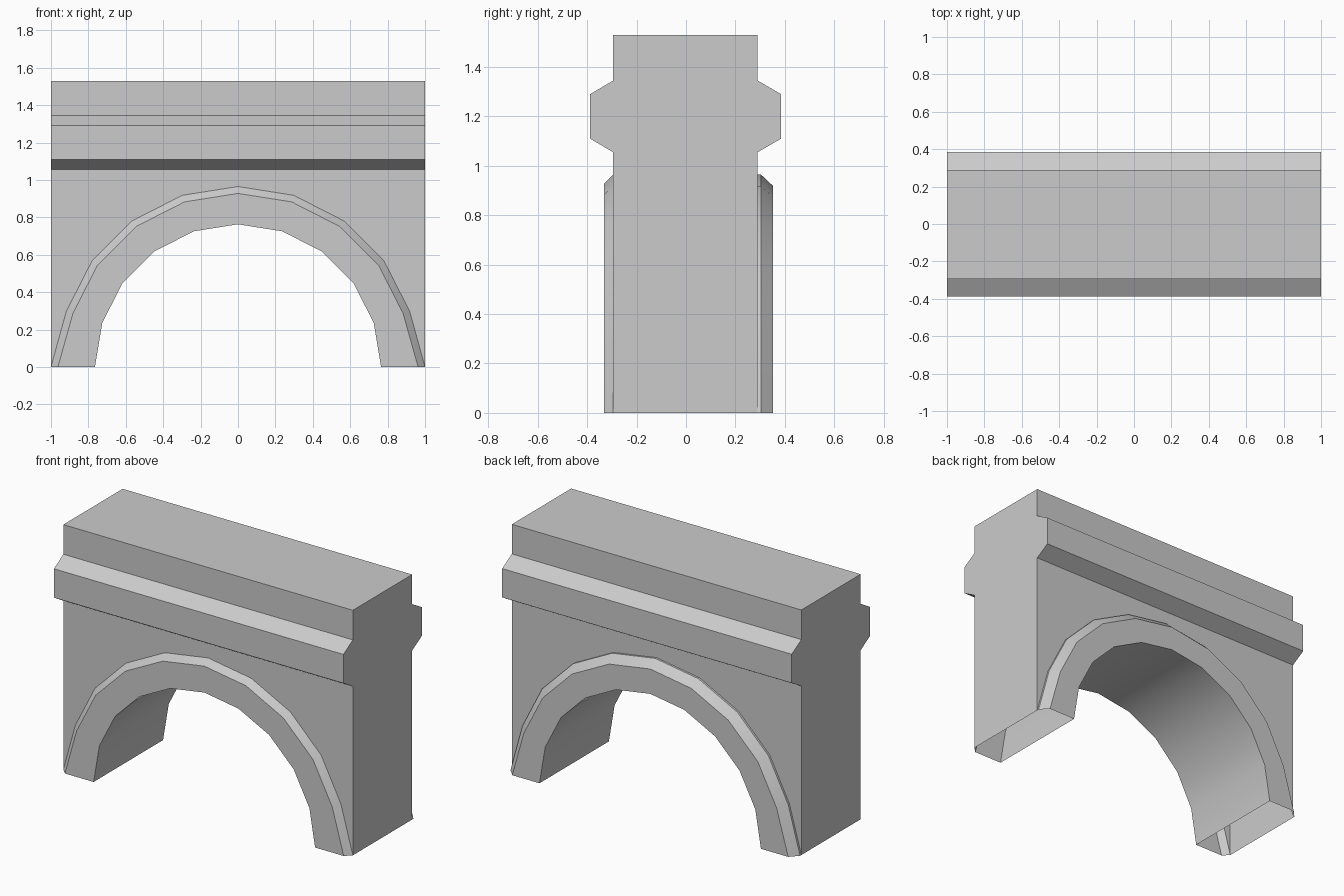
import bpy, bmesh, math

if "Cube" in bpy.data.objects:
    bpy.data.objects.remove(bpy.data.objects["Cube"])

SEGMENTS = 10

bm = bmesh.new()


def arc(radius, foot, y):
    """Half-circle of points whose two feet are moved out to x = +-foot."""
    pts = []
    for i in range(SEGMENTS + 1):
        a = math.pi * i / SEGMENTS
        x, z = radius * math.cos(a), radius * math.sin(a)
        if i in (0, SEGMENTS):
            x, z = math.copysign(foot, x), 0.0
        pts.append((x, y, z))
    return pts


def face(pts):
    return bm.faces.new([bm.verts.new(p) for p in pts])


def strip(a, b):
    for i in range(len(a) - 1):
        face((a[i], a[i + 1], b[i + 1], b[i]))


FRONT, BACK = -0.295, 0.29

# Upper wall and cornice: side profile (y, z) swept along x
front_side = [(FRONT, 1.055), (-0.388, 1.11), (-0.388, 1.29),
              (FRONT, 1.345), (FRONT, 1.53)]
back_side = [(BACK, 1.53), (BACK, 1.345), (0.385, 1.29),
             (0.385, 1.11), (BACK, 1.055)]
profile = front_side + back_side
strip([(-1, y, z) for y, z in profile], [(1, y, z) for y, z in profile])

# End walls (the underside stays open)
outline = [(FRONT, 0)] + profile + [(BACK, 0)]
for x in (-1, 1):
    face([(x, y, z) for y, z in outline])

# Front and back walls around the arch opening
for y in (FRONT, BACK):
    face(arc(0.965, 1.0, y) + [(-1, y, 1.055), (1, y, 1.055)])

# Bevelled arch trims joined by the inner vault surface
rings = [arc(0.965, 1.0, FRONT), arc(0.928, 0.963, -0.332),
         arc(0.763, 0.765, -0.332), arc(0.763, 0.765, 0.353),
         arc(0.918, 0.953, 0.353), arc(0.965, 1.0, 0.303),
         arc(0.965, 1.0, BACK)]
for a, b in zip(rings, rings[1:]):
    strip(a, b)

# Weld into one shell
bmesh.ops.remove_doubles(bm, verts=bm.verts[:], dist=0.0005)
bmesh.ops.recalc_face_normals(bm, faces=bm.faces[:])
bmesh.ops.triangulate(bm, faces=[f for f in bm.faces if len(f.verts) > 4])

mesh = bpy.data.meshes.new("arch_wall")
bm.to_mesh(mesh)
bm.free()
obj = bpy.data.objects.new("arch_wall", mesh)
bpy.context.collection.objects.link(obj)
bpy.context.view_layer.objects.active = obj
obj.select_set(True)
bpy.ops.object.shade_smooth_by_angle(angle=math.radians(25))
